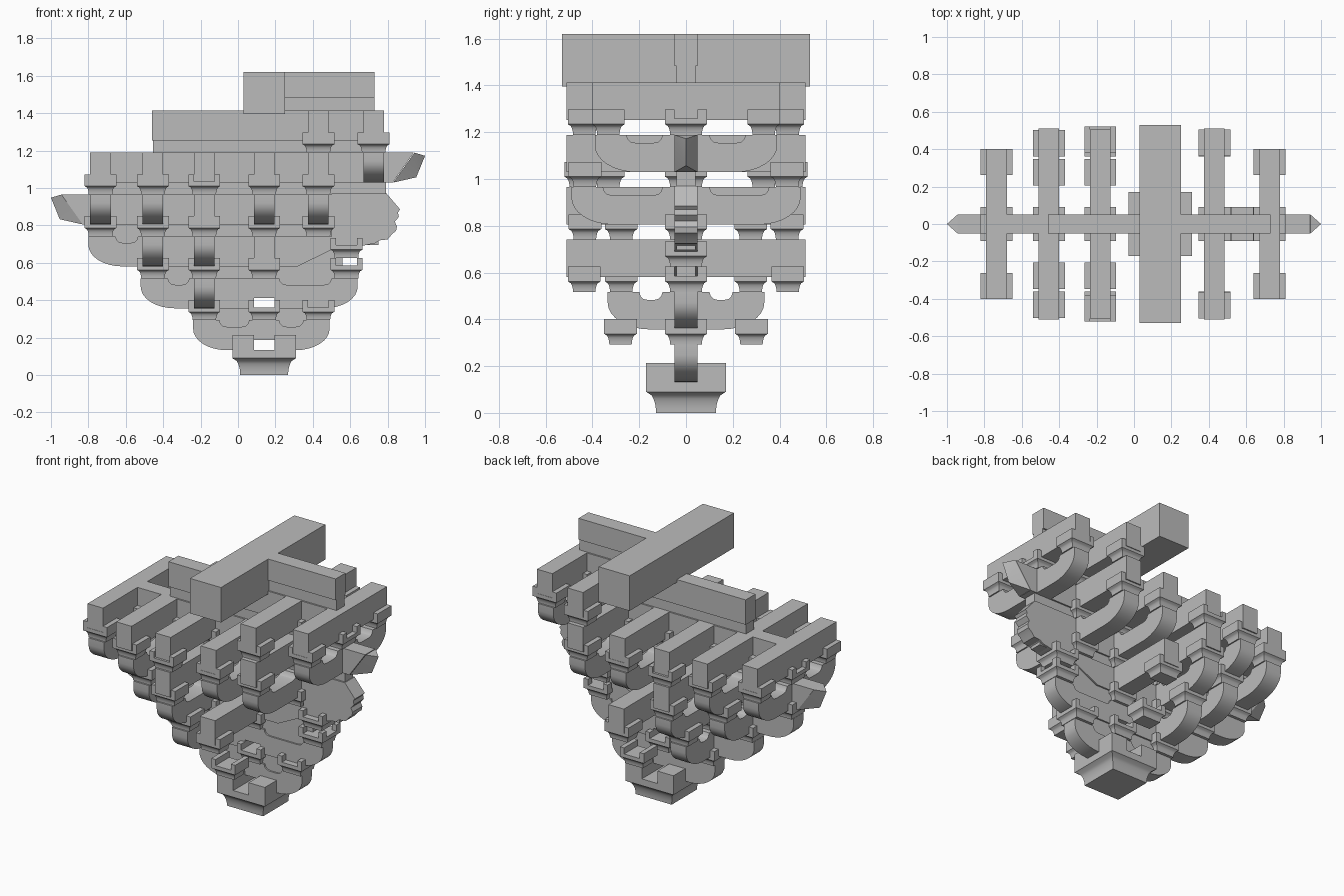
import bpy, bmesh
from math import sin, cos, pi, radians, sqrt

if "Cube" in bpy.data.objects:
    bpy.data.objects.remove(bpy.data.objects["Cube"])

GREY = (0.5, 0.5, 0.5, 1)
mat = bpy.data.materials.new("pale grey timber")
mat.use_nodes = True
mat.diffuse_color = GREY
mat.node_tree.nodes["Principled BSDF"].inputs["Base Color"].default_value = GREY

W = 0.055                                   # half width of bracket arms
T = 0.05                                    # half thickness of wall-plane members
STEP, ARM_H, FIRST = 0.224, 0.16, 0.133     # tier rise, arm height, first tier


def tier(n):
    return FIRST + STEP * (n - 1)


def finish(bm, name):
    bmesh.ops.recalc_face_normals(bm, faces=bm.faces)
    mesh = bpy.data.meshes.new(name)
    bm.to_mesh(mesh)
    bm.free()
    mesh.materials.append(mat)
    ob = bpy.data.objects.new(name, mesh)
    bpy.context.collection.objects.link(ob)
    bpy.ops.object.select_all(action='DESELECT')
    ob.select_set(True)
    bpy.context.view_layer.objects.active = ob
    bpy.ops.object.shade_smooth_by_angle(angle=radians(30))
    return ob


def prism(name, pts, half, axis='X', at=0):
    """Extrude a (length, z) outline sideways; axis is the length direction."""
    bm = bmesh.new()
    rings = []
    for s in (at - half, at + half):
        rings.append([bm.verts.new((u, s, z) if axis == 'X' else (s, u, z)) for u, z in pts])
    bm.faces.new(rings[0])
    bm.faces.new(rings[1][::-1])
    for i in range(len(pts)):
        j = (i + 1) % len(pts)
        bm.faces.new((rings[0][i], rings[0][j], rings[1][j], rings[1][i]))
    return finish(bm, name)


def outline(a, b, z0, z1, round_a=True, round_b=True, scoops=(), notch=None):
    """Arm outline: rounded lower ends, scooped top, optional bottom notch."""
    rx, rz = 0.18, 0.115
    arc = [(sin(i * pi / 16), cos(i * pi / 16)) for i in range(9)]
    pts = [(a + rx * (1 - c), z0 + rz * (1 - s)) for s, c in arc] if round_a else [(a, z0)]
    if notch is not None:
        l, r, h = notch - W, notch + W, z0 + 0.055
        pts += [(l, z0), (l, h), (r, h), (r, z0)]
    pts += [(b - rx * (1 - c), z0 + rz * (1 - s)) for s, c in arc[::-1]] if round_b else [(b, z0)]
    pts.append((b, z1))
    dips = ((0, 0), (0.006, 0.018), (0.018, 0.03), (0.04, 0.035))
    for s0, s1 in sorted(scoops, reverse=True):
        pts += [(s1 - d, z1 - h) for d, h in dips]
        pts += [(s0 + d, z1 - h) for d, h in dips[::-1]]
    pts.append((a, z1))
    return pts


def add_box(bm, x0, x1, y0, y1, z0, z1):
    v = bmesh.ops.create_cube(bm, size=1)['verts']
    for p in v:
        p.co = ((x0 + x1) / 2 + p.co.x * (x1 - x0),
                (y0 + y1) / 2 + p.co.y * (y1 - y0),
                (z0 + z1) / 2 + p.co.z * (z1 - z0))


def box(name, *dims):
    bm = bmesh.new()
    add_box(bm, *dims)
    return finish(bm, name)


def block(name, x, y, z, hx=0.085, hy=0.09, inset=0.022, flare=0.045, floor=0.069, top=0.108, cross=True):
    """Bearing block: concave flared foot, body, and ears beside the slots."""
    bm = bmesh.new()
    levels = [(inset * sqrt(1 - (i / 6) ** 2), flare * i / 6) for i in range(7)] + [(0, floor)]
    rings = []
    for d, h in levels:
        rings.append([bm.verts.new((x + sx * (hx - d), y + sy * (hy - d), z + h))
                      for sx, sy in ((-1, -1), (1, -1), (1, 1), (-1, 1))])
    bm.faces.new(rings[0])
    bm.faces.new(rings[-1])
    for lo, hi in zip(rings, rings[1:]):
        for i in range(4):
            bm.faces.new((lo[i], lo[(i + 1) % 4], hi[(i + 1) % 4], hi[i]))
    for sx in (-1, 1):
        xs = sorted((x + sx * W, x + sx * hx))
        spans = ((y - hy, y - T), (y + T, y + hy)) if cross else ((y - hy, y + hy),)
        for ya, yb in spans:
            add_box(bm, *xs, ya, yb, z + floor, z + top)
    return finish(bm, name)


def pair_of_blocks(x, y, z):
    for side, s in (("front", -1), ("back", 1)):
        block(f"{side}_block", x, s * y, z, hy=0.07, cross=False)


def cross_arm(x, n, half, curved):
    """Arm running front to back, with end blocks on curved ones."""
    z0 = tier(n)
    z1 = z0 + ARM_H
    scoops = [(-half + 0.135, -0.1), (0.1, half - 0.135)] if curved else ()
    prism("curved_cross_arm" if curved else "straight_cross_arm",
          outline(-half, half, z0, z1, curved, curved, scoops), W, 'Y', x)
    if curved:
        pair_of_blocks(x, half - 0.058, z1)


# Grid of bracket lines along the wall
A, B, C, D, E, F = -0.735, -0.455, -0.18, 0.14, 0.43, 0.725
SHORT, LONG, OUTER = 0.335, 0.49, 0.39

# Base block
block("base_block", D, 0, 0, 0.17, 0.17, 0.042, 0.09, FIRST, 0.213)

# Lower wall-plane arms
prism("wall_arm_1", outline(-0.24, 0.49, tier(1), tier(1) + ARM_H, notch=D,
      scoops=[(C + 0.08, D - 0.08), (D + 0.08, E - 0.08)]), T)
prism("wall_arm_2", outline(-0.52, 0.64, tier(2), tier(2) + ARM_H, notch=D,
      scoops=[(B + 0.08, C - 0.08), (D + 0.08, 0.5)]), T)
third = outline(-0.8, 0.55, tier(3), tier(3) + ARM_H, round_b=False, scoops=[(A + 0.08, B - 0.08)])
third = [p for p in third if p != (0.55, tier(3))]
third.insert(9, (0.32, tier(3)))
third.insert(10, (0.5, 0.67))
prism("wall_arm_3", third, T)

# Carved nose on the left end
prism("carved_nose", [(0.5, 0.67), (0.66, 0.69), (0.735, 0.705), (0.755, 0.72), (0.8, 0.725),
      (0.825, 0.755), (0.845, 0.77), (0.85, 0.795), (0.838, 0.82), (0.86, 0.845),
      (0.855, 0.87), (0.867, 0.885), (0.795, 0.97), (0.5, 0.97)], T)

# Upper wall-plane members with pointed ends
z4, z5 = tier(4), tier(5)
prism("wall_beam_4", [(-0.83, z4), (0.6, z4), (0.6, z4 + ARM_H), (-0.944, z4 + ARM_H)], T)
prism("wall_beam_5", [(A - W, z5), (0.827, z5), (0.94, z5 + ARM_H), (A - W, z5 + ARM_H)], T)
for name, s, z in (("right_prow", -1, z4), ("left_prow", 1, z5)):
    bm = bmesh.new()
    for side in (-T, T):
        bm.verts.new((s * 0.944, side, z + ARM_H))
        bm.verts.new((s * 0.83, side, z))
    bm.verts.new((s * 1.0, 0, z + 0.143))
    bm.verts.new((s * 0.953, 0, z + 0.028))
    bmesh.ops.convex_hull(bm, input=bm.verts)
    finish(bm, name)

# Thin infill boards between wall-plane members
for n, spans in ((1, ((C, D - W), (D + W, E))), (2, ((B, 0.58),)), (3, ((A, 0.75),)),
                 (4, ((A - W, 0.79),)), (5, ((B, F),))):
    for a, b in spans:
        box("infill_board", a, b, -0.04, 0.04, tier(n) + ARM_H - 0.045, tier(n + 1))
box("slanted_infill", D + W, 0.56, -0.04, 0.04, tier(3) - 0.06, 0.69)

# Wall-plane bearing blocks
rows = {1: (C, D, E), 2: (B, C, D, 0.58), 3: (A, B, C, D, E), 4: (A, B, C, D, E), 5: (E, F)}
for n, xs in rows.items():
    for x in xs:
        block("wall_block", x, 0, tier(n) + ARM_H)
block("upper_nose_block", 0.58, 0, 0.625)

# Cross arms: (line, tier, half length, curved)
for arm in ((C, 2, SHORT, True), (C, 3, LONG, True), (C, 4, 0.51, False), (C, 5, 0.505, False),
            (B, 3, SHORT, True), (B, 4, LONG, True), (B, 5, 0.51, False),
            (A, 4, OUTER, True), (A, 5, 0.4, False),
            (D, 3, 0.51, False), (D, 4, LONG, True), (D, 5, 0.5, False),
            (E, 4, LONG, True), (E, 5, 0.51, False), (E, 6, 0.51, False),
            (F, 5, OUTER, True), (F, 6, 0.4, False)):
    cross_arm(*arm)

# Free-standing side blocks, and those under the uppermost straight arms
pair_of_blocks(D, 0.28, tier(1) + ARM_H)
pair_of_blocks(D, 0.435, tier(2) + ARM_H)
pair_of_blocks(C, 0.45, tier(4) + ARM_H)
pair_of_blocks(E, 0.435, tier(5) + ARM_H)

# Top wall beam, ridge stub and main beam
z6 = tier(6)
top = z6 + ARM_H
box("top_wall_beam", -0.46, F + W, -T, T, z6, top)
box("stub_board", D, 0.73, -0.04, 0.04, top, top + 0.07)
box("stub_beam", D, 0.73, -T, T, top + 0.07, 1.62)
box("main_beam", 0.03, 0.25, -0.53, 0.53, 1.395, 1.62)
